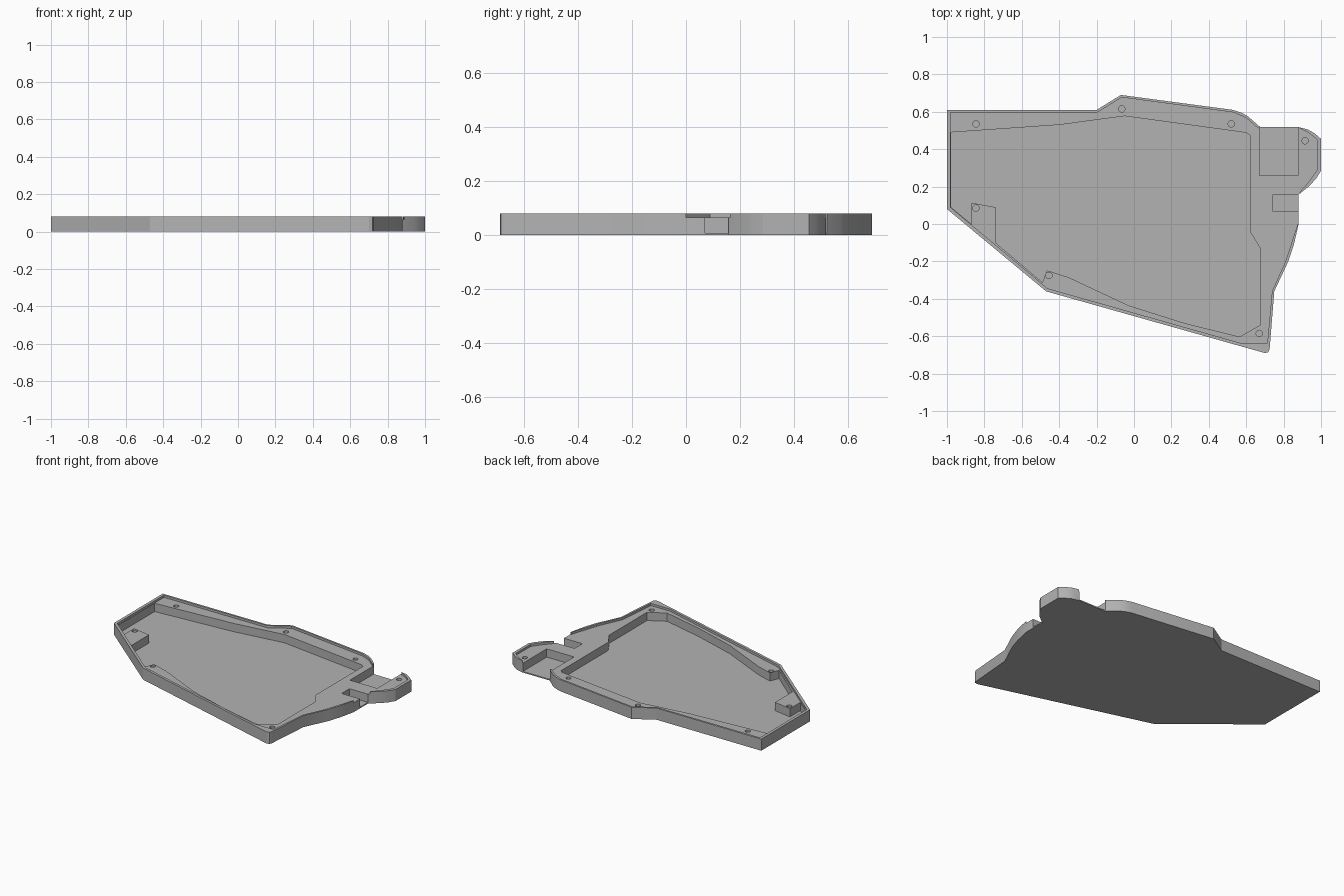
import bpy, bmesh

if "Cube" in bpy.data.objects:
    bpy.data.objects.remove(bpy.data.objects["Cube"])

HEIGHT, LEDGE, FLOOR = 0.08, 0.065, 0.008

grey = bpy.data.materials.new("plain grey")
grey.use_nodes = True
colour = (0.45, 0.45, 0.45, 1)
grey.diffuse_color = colour
grey.node_tree.nodes["Principled BSDF"].inputs["Base Color"].default_value = colour


def prism(name, outline, low, high):
    """Upright solid from a flat outline."""
    bm = bmesh.new()
    face = bm.faces.new([bm.verts.new((x, y, low)) for x, y in outline])
    top = bmesh.ops.extrude_face_region(bm, geom=[face])["geom"]
    verts = [v for v in top if isinstance(v, bmesh.types.BMVert)]
    bmesh.ops.translate(bm, verts=verts, vec=(0, 0, high - low))
    bmesh.ops.recalc_face_normals(bm, faces=bm.faces)
    mesh = bpy.data.meshes.new(name)
    bm.to_mesh(mesh)
    bm.free()
    mesh.materials.append(grey)
    obj = bpy.data.objects.new(name, mesh)
    bpy.context.collection.objects.link(obj)
    return obj


def box(x0, x1, y0, y1):
    return [(x0, y0), (x1, y0), (x1, y1), (x0, y1)]


def cut(target, cutter):
    """Carve the cutter out of the target and discard it."""
    cutter.hide_render = True
    mod = target.modifiers.new("cut", "BOOLEAN")
    mod.operation, mod.solver, mod.object = "DIFFERENCE", "EXACT", cutter
    bpy.context.view_layer.objects.active = target
    bpy.ops.object.modifier_apply(modifier=mod.name)
    bpy.data.objects.remove(cutter)


# Outer tray body
tray = prism("case_tray", [
    (-1, 0.61), (-0.2, 0.61), (-0.07, 0.69), (0.53, 0.61), (0.575, 0.595), (0.61, 0.575),
    (0.675, 0.518), (0.88, 0.518), (0.93, 0.505), (0.965, 0.485), (1, 0.455),
    (1, 0.285), (0.975, 0.245), (0.94, 0.205), (0.88, 0.157), (0.88, 0), (0.855, -0.11),
    (0.825, -0.2), (0.75, -0.36), (0.725, -0.67), (0.718, -0.685), (0.7, -0.69),
    (-0.47, -0.36), (-1, 0.08)], 0, HEIGHT)

# Shallow recess that leaves the thin rim, open at the two side ports
cut(tray, prism("ledge_cutter", [
    (-0.98, 0.595), (-0.195, 0.597), (-0.065, 0.677), (0.53, 0.597), (0.6, 0.567),
    (0.665, 0.51), (0.69, 0.54), (0.87, 0.54), (0.885, 0.512), (0.93, 0.49), (0.98, 0.45),
    (0.98, 0.29), (0.93, 0.22), (0.885, 0.17), (0.9, 0.155), (0.9, 0),
    (0.875, 0), (0.81, -0.2), (0.738, -0.36), (0.713, -0.635), (0.565, -0.635),
    (-0.463, -0.344), (-0.98, 0.088)], LEDGE, 0.2))

# Deep main pocket, stepping around the screw bosses
cut(tray, prism("pocket_cutter", [
    (-0.978, 0.49), (-0.4, 0.53), (-0.05, 0.577), (0.6, 0.488), (0.62, 0.475),
    (0.62, -0.04), (0.675, -0.13), (0.675, -0.54), (0.565, -0.603), (0.27, -0.53),
    (-0.03, -0.435), (-0.35, -0.285), (-0.465, -0.248), (-0.49, -0.312),
    (-0.74, -0.1), (-0.74, 0.09), (-0.87, 0.113), (-0.87, 0), (-0.978, 0.09)],
    FLOOR, 0.15))

# Rear connector bay and side switch slot
cut(tray, prism("rear_bay_cutter", box(0.67, 0.878, 0.26, 0.6), FLOOR, 0.15))
cut(tray, prism("side_slot_cutter", box(0.74, 0.95, 0.07, 0.155), FLOOR, LEDGE + 0.005))

# Blind screw holes
for x, y in [(-0.845, 0.535), (-0.065, 0.615), (0.52, 0.535), (0.915, 0.445),
             (-0.845, 0.085), (-0.455, -0.275), (0.67, -0.585)]:
    bpy.ops.mesh.primitive_cylinder_add(vertices=24, radius=0.017, depth=0.1,
                                        location=(x, y, FLOOR + 0.05))
    hole = bpy.context.object
    hole.data.materials.append(grey)
    cut(tray, hole)

# Smooth the rounded side walls, keep the corners crisp
bpy.ops.object.select_all(action="DESELECT")
tray.select_set(True)
bpy.context.view_layer.objects.active = tray
bpy.ops.object.shade_smooth_by_angle(angle=0.4)
